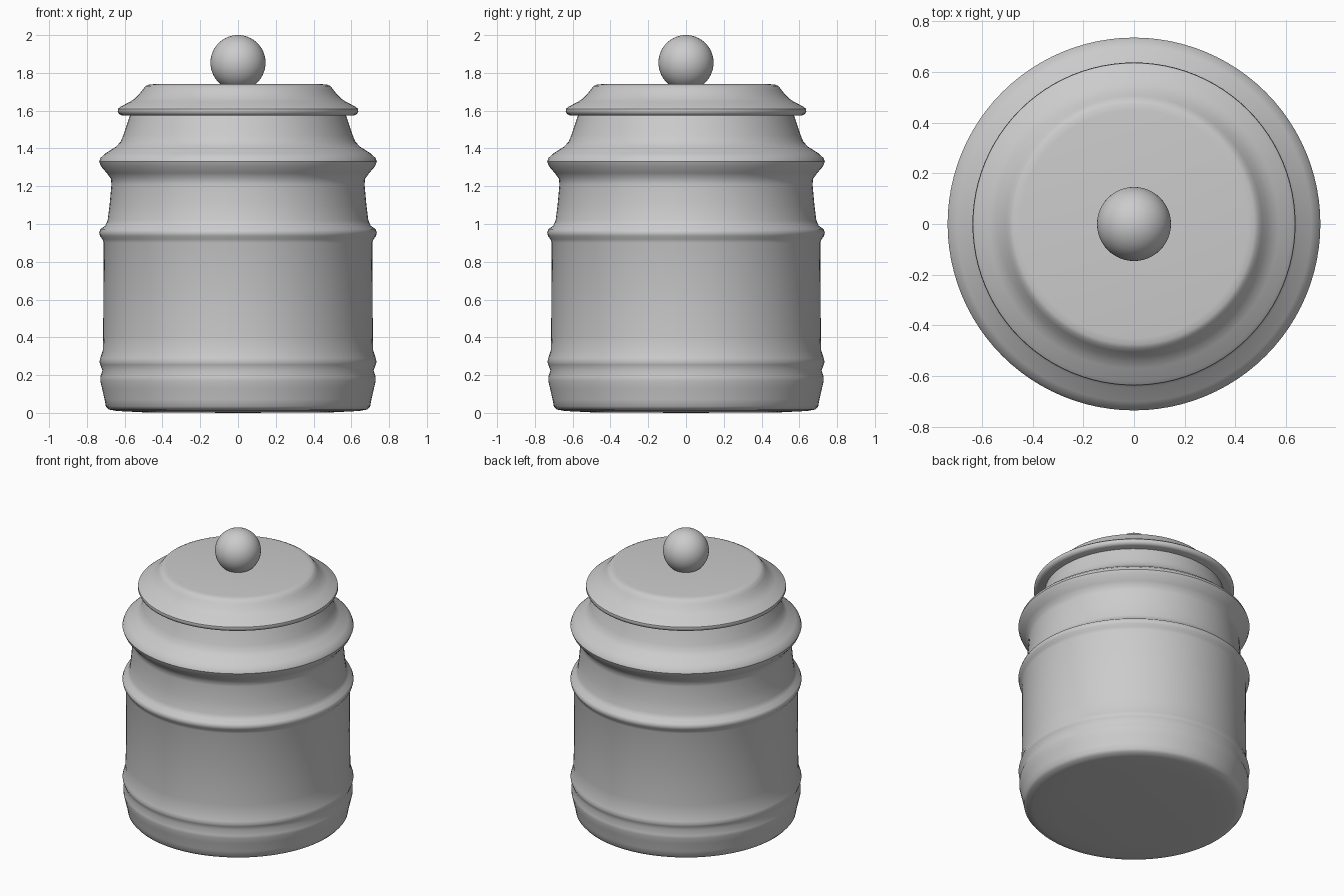
import bpy, bmesh, math

grey = bpy.data.materials.new("plain grey")
grey.diffuse_color = (0.6, 0.6, 0.6, 1)


def lathe(name, profile, sides=96):
    """Spin a (radius, height) profile around z; radius 0 closes the ends."""
    bm = bmesh.new()
    verts = [bm.verts.new((r, 0, z)) for r, z in profile]
    edges = [bm.edges.new(pair) for pair in zip(verts, verts[1:])]
    bmesh.ops.spin(bm, geom=verts + edges, cent=(0, 0, 0), axis=(0, 0, 1),
                   angle=2 * math.pi, steps=sides, use_merge=True)
    bmesh.ops.remove_doubles(bm, verts=bm.verts, dist=1e-4)
    bmesh.ops.recalc_face_normals(bm, faces=bm.faces)
    mesh = bpy.data.meshes.new(name)
    bm.to_mesh(mesh)
    bm.free()
    obj = bpy.data.objects.new(name, mesh)
    bpy.context.collection.objects.link(obj)
    mesh.materials.append(grey)
    bpy.ops.object.select_all(action='DESELECT')
    obj.select_set(True)
    bpy.context.view_layer.objects.active = obj
    bpy.ops.object.shade_smooth_by_angle(angle=math.radians(40))
    return obj


# Jar body with base ribs, waist ring and flared shoulder
lathe("jar_body", [
    (0, 0.0), (0.50, 0.003), (0.64, 0.01), (0.685, 0.018), (0.70, 0.035),
    (0.706, 0.07), (0.72, 0.13), (0.729, 0.17), (0.729, 0.19), (0.718, 0.225),
    (0.729, 0.255), (0.734, 0.27), (0.729, 0.29), (0.716, 0.33), (0.714, 0.40),
    (0.711, 0.90), (0.718, 0.92), (0.731, 0.937), (0.735, 0.955), (0.728, 0.973),
    (0.703, 0.99), (0.69, 1.02), (0.68, 1.10), (0.67, 1.21), (0.673, 1.24),
    (0.695, 1.27), (0.725, 1.305), (0.735, 1.33), (0.728, 1.35), (0.70, 1.375),
    (0.645, 1.41), (0.622, 1.435), (0.607, 1.47), (0.59, 1.52), (0.57, 1.58),
    (0, 1.58)])

# Lid with rounded rim, sloping shoulder and flat top
lathe("lid", [
    (0, 1.575), (0.615, 1.575), (0.63, 1.582), (0.637, 1.597), (0.635, 1.61),
    (0.62, 1.622), (0.57, 1.648), (0.545, 1.665), (0.525, 1.685), (0.505, 1.71),
    (0.49, 1.73), (0.475, 1.737), (0.45, 1.74), (0, 1.74)])

# Ball knob, sunk slightly into the lid
n = 32
lathe("knob", [(0.146 * math.sin(math.pi * i / n),
                1.854 - 0.146 * math.cos(math.pi * i / n))
               for i in range(n + 1)], 48)
